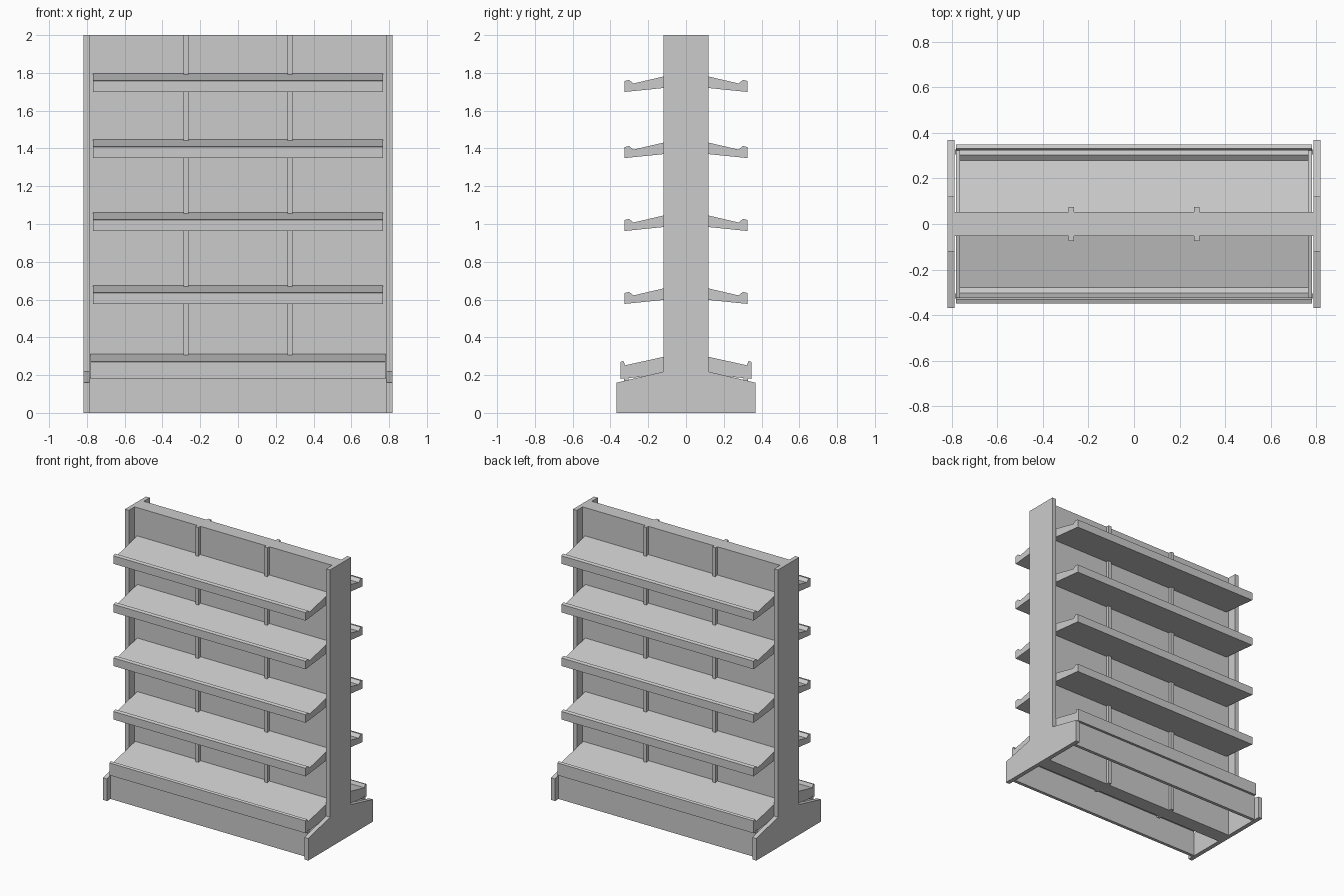
import bpy, bmesh

if "Cube" in bpy.data.objects:
    bpy.data.objects.remove(bpy.data.objects["Cube"])


def extrude_profile(name, profile, x0, x1):
    """Prism with a (y, z) cross-section running from x0 to x1."""
    bm = bmesh.new()
    face = bm.faces.new([bm.verts.new((x0, y, z)) for y, z in profile])
    ext = bmesh.ops.extrude_face_region(bm, geom=[face])["geom"]
    moved = [v for v in ext if isinstance(v, bmesh.types.BMVert)]
    bmesh.ops.translate(bm, verts=moved, vec=(x1 - x0, 0, 0))
    bmesh.ops.recalc_face_normals(bm, faces=bm.faces)
    mesh = bpy.data.meshes.new(name)
    bm.to_mesh(mesh)
    bm.free()
    obj = bpy.data.objects.new(name, mesh)
    bpy.context.collection.objects.link(obj)
    return obj


def box(name, x0, x1, y0, y1, z0, z1):
    return extrude_profile(name, [(y0, z0), (y1, z0), (y1, z1), (y0, z1)], x0, x1)


# Upright end panels with splayed feet
half = [(0.368, 0), (0.368, 0.16), (0.12, 0.218), (0.12, 2.0)]
end_profile = half + [(-y, z) for y, z in reversed(half)]
extrude_profile("end_panel_left", end_profile, -0.818, -0.787)
extrude_profile("end_panel_right", end_profile, 0.787, 0.818)

# Central back panel shared by both sides
box("back_panel", -0.787, 0.787, -0.053, 0.053, 0, 2.0)

# Shelf cross-sections: distance from centre, height above the shelf bottom
shelf_profile = [(0.05, 0.028), (0.325, 0), (0.325, 0.058), (0.302, 0.064),
                 (0.278, 0.045), (0.05, 0.098)]
base_profile = [(0.05, 0.21), (0.348, 0.18), (0.348, 0.269), (0.332, 0.275),
                (0.322, 0.252), (0.05, 0.312)]

for side, s in (("front", -1), ("back", 1)):
    # Slotted rail strips
    for i, x in enumerate((-0.275, 0.275)):
        box(f"{side}_rail_{i + 1}", x - 0.0125, x + 0.0125,
            s * 0.05, s * 0.075, 0, 2.0)

    # Sloping upper shelves with raised lips
    for i, z in enumerate((0.577, 0.963, 1.349, 1.699)):
        extrude_profile(f"{side}_shelf_{i + 1}",
                        [(s * d, z + h) for d, h in shelf_profile], -0.767, 0.767)

    # Base shelf and kick board
    extrude_profile(f"{side}_base_shelf",
                    [(s * d, h) for d, h in base_profile], -0.782, 0.782)
    box(f"{side}_kick_board", -0.785, 0.785, s * 0.305, s * 0.328, 0, 0.19)
